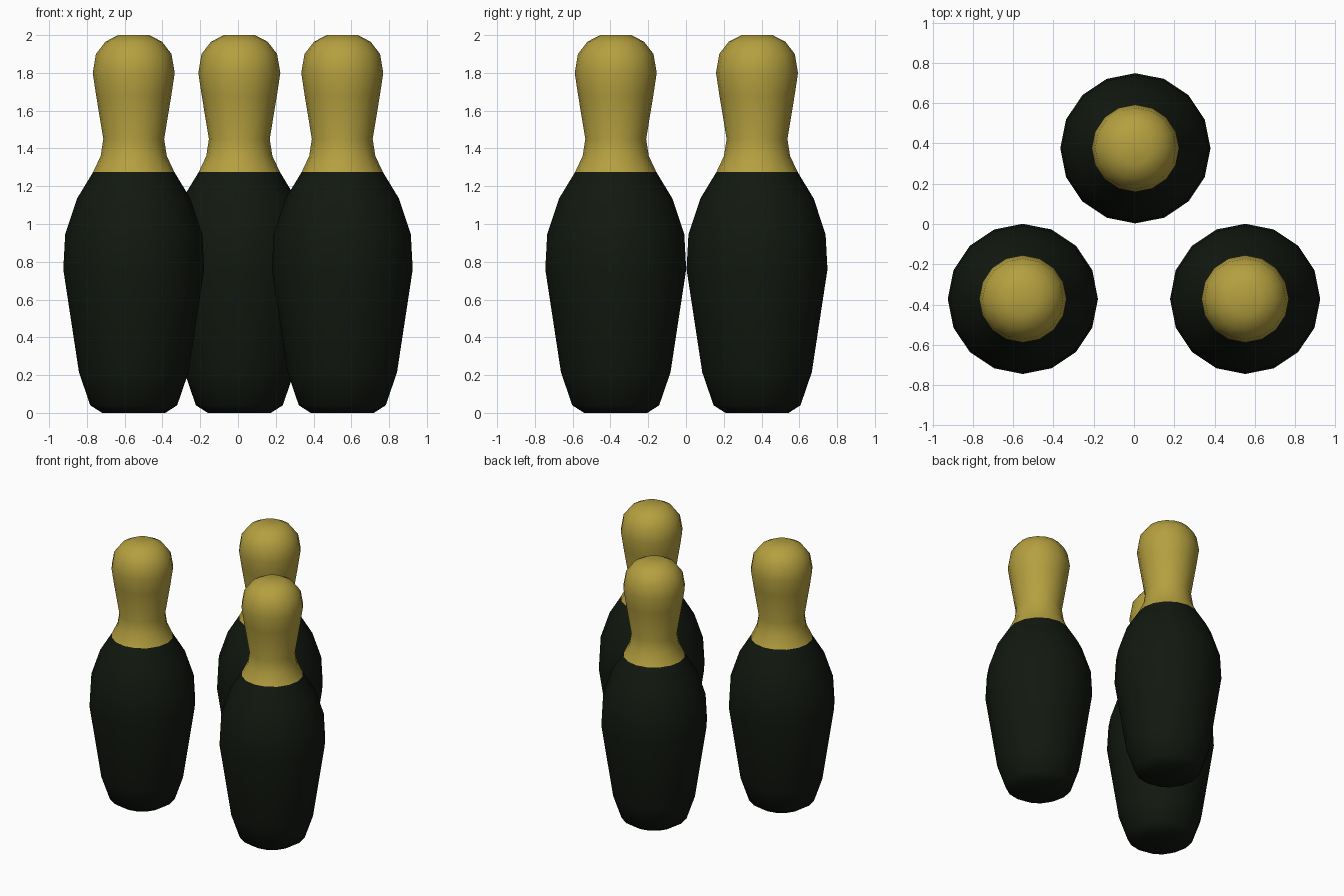
import bpy, bmesh
from math import cos, sin, tau, radians

if "Cube" in bpy.data.objects:
    bpy.data.objects.remove(bpy.data.objects["Cube"])

SIDES = 16
SEAM_Z = 1.275
# (radius, height) from the base to the crown
PROFILE = [(0.167, 0.0), (0.23, 0.04), (0.29, 0.215), (0.373, 0.76), (0.363, 0.945),
           (0.30, 1.135), (0.215, SEAM_Z), (0.175, 1.36), (0.161, 1.45), (0.199, 1.68),
           (0.217, 1.80), (0.20, 1.90), (0.15, 1.965), (0.082, 2.0)]


def material(name, color):
    mat = bpy.data.materials.new(name)
    mat.diffuse_color = (*color, 1)
    mat.use_nodes = True
    mat.node_tree.nodes["Principled BSDF"].inputs["Base Color"].default_value = mat.diffuse_color
    return mat


dark = material("dark_body", (0.006, 0.009, 0.005))
gold = material("gold_neck", (0.46, 0.35, 0.05))


def pin_mesh():
    """Lathe the profile into a closed pin, gold above the seam."""
    bm = bmesh.new()
    rings = [[bm.verts.new((r * cos(tau * i / SIDES), r * sin(tau * i / SIDES), z))
              for i in range(SIDES)] for r, z in PROFILE]
    for low, high in zip(rings, rings[1:]):
        for i in range(SIDES):
            j = (i + 1) % SIDES
            bm.faces.new((low[i], low[j], high[j], high[i]))
    bm.faces.new(rings[0][::-1])
    bm.faces.new(rings[-1])
    for face in bm.faces:
        face.material_index = int(face.calc_center_median().z > SEAM_Z)
    mesh = bpy.data.meshes.new("pin")
    bm.to_mesh(mesh)
    bm.free()
    mesh.materials.append(dark)
    mesh.materials.append(gold)
    return mesh


# Three pins in a triangle
for name, x, y in [("pin_left", -0.552, -0.372), ("pin_right", 0.552, -0.372),
                   ("pin_back", 0.007, 0.376)]:
    pin = bpy.data.objects.new(name, pin_mesh())
    pin.location = (x, y, 0)
    bpy.context.collection.objects.link(pin)
    bpy.ops.object.select_all(action='DESELECT')
    pin.select_set(True)
    bpy.context.view_layer.objects.active = pin
    bpy.ops.object.shade_smooth_by_angle(angle=radians(40))
